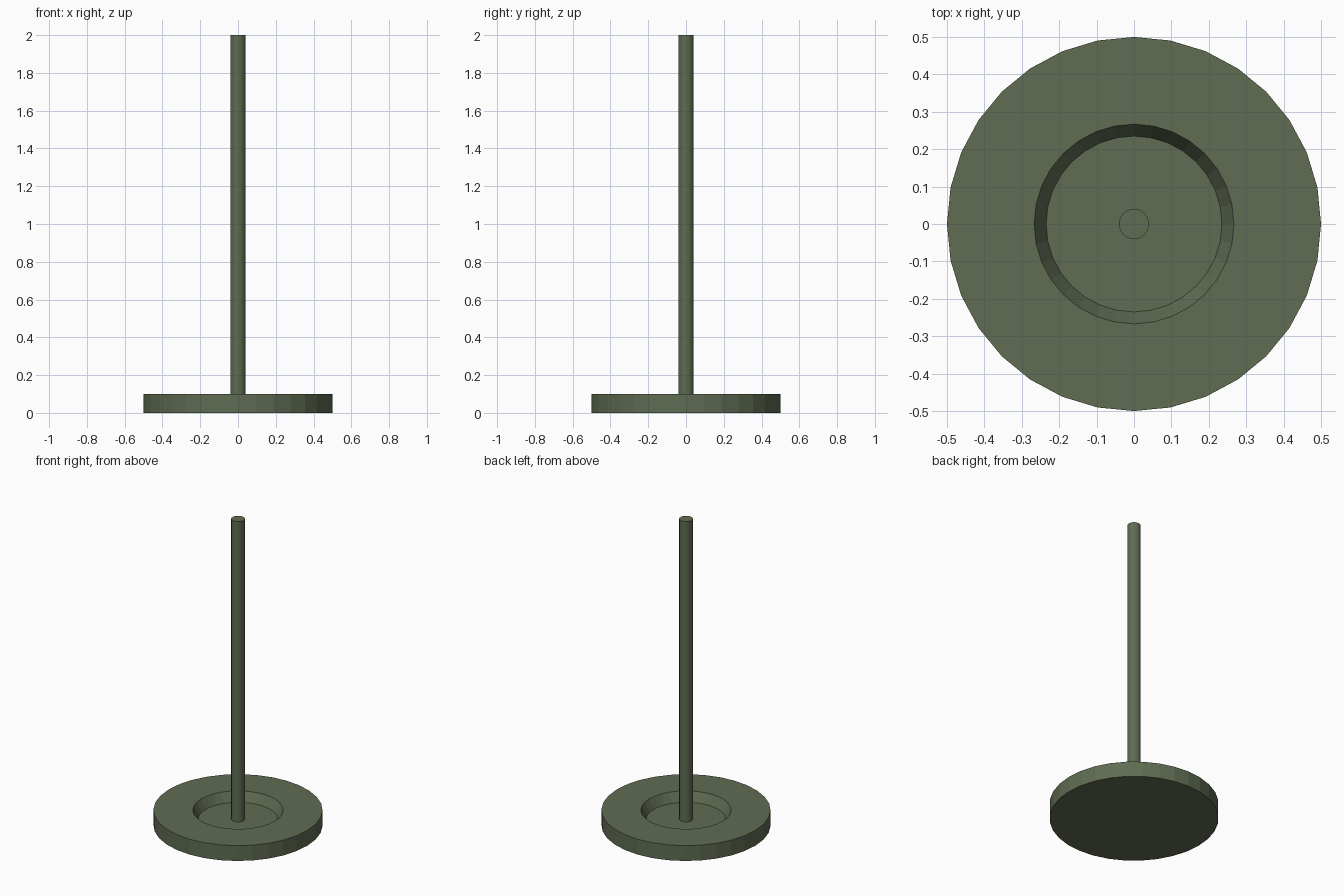
import bpy
import bmesh
from math import cos, sin, tau

SIDES = 32

cube = bpy.data.objects.get("Cube")
if cube:
    bpy.data.objects.remove(cube, do_unlink=True)

# Single painted finish
olive = bpy.data.materials.new("olive_green")
olive.use_nodes = True
colour = (0.115, 0.15, 0.085, 1.0)
olive.diffuse_color = colour
olive.node_tree.nodes["Principled BSDF"].inputs["Base Color"].default_value = colour


def lathe(name, profile):
    """Turn (radius, height) rings, listed bottom outside to top, into a capped solid."""
    bm = bmesh.new()
    rings = [[bm.verts.new((r * cos(tau * i / SIDES), r * sin(tau * i / SIDES), z))
              for i in range(SIDES)] for r, z in profile]
    for low, high in zip(rings, rings[1:]):
        for i in range(SIDES):
            j = (i + 1) % SIDES
            bm.faces.new((low[i], low[j], high[j], high[i]))
    bm.faces.new(rings[0][::-1])
    bm.faces.new(rings[-1])
    mesh = bpy.data.meshes.new(name)
    bm.to_mesh(mesh)
    bm.free()
    mesh.materials.append(olive)
    obj = bpy.data.objects.new(name, mesh)
    bpy.context.collection.objects.link(obj)
    return obj


# Round foot with a sloped recess in its top
lathe("base", [(0.5, 0), (0.5, 0.1), (0.267, 0.1), (0.235, 0.04)])

# Upright rod standing on the recess floor
lathe("pole", [(0.04, 0.04), (0.04, 2.0)])
